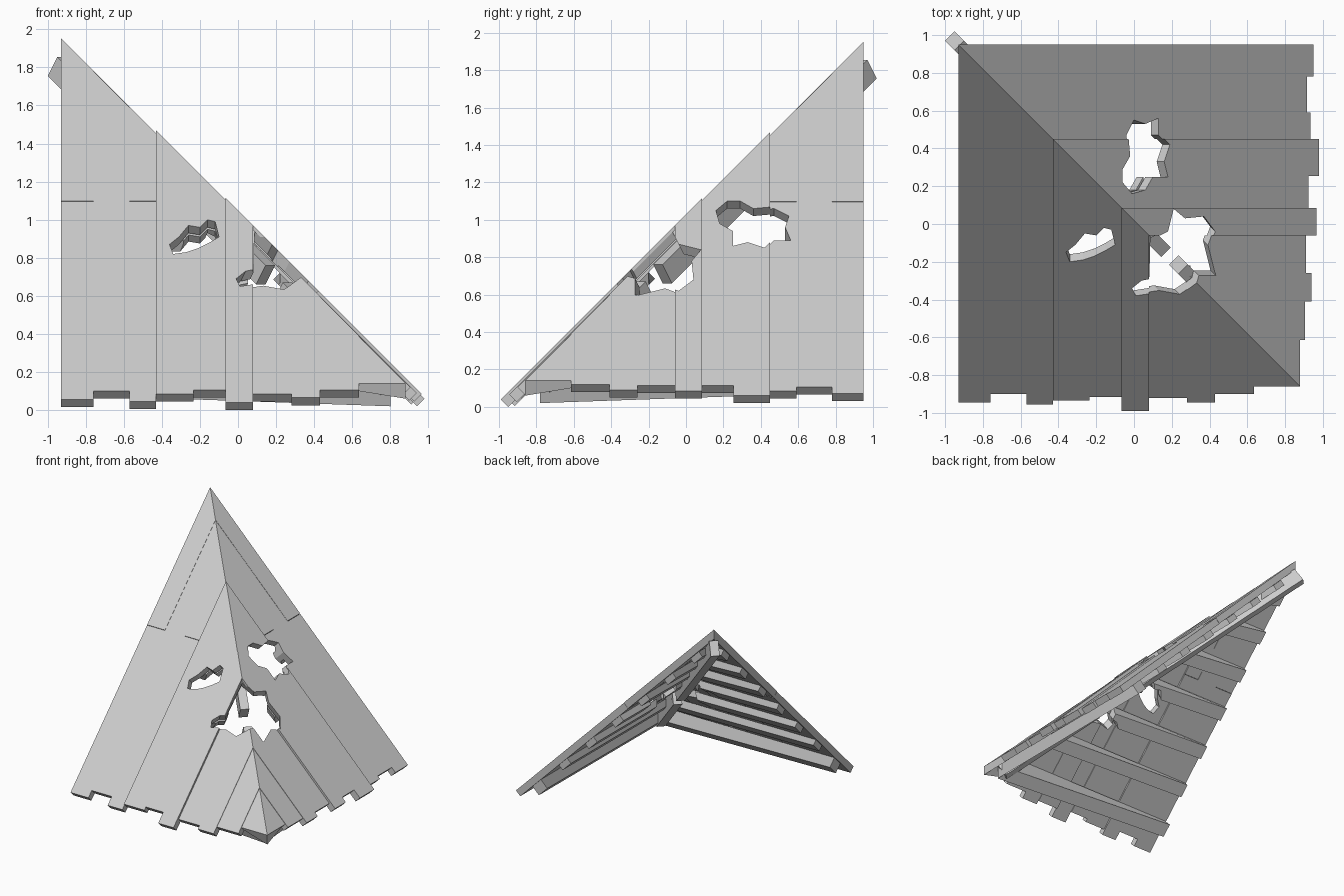
import bpy, bmesh
from mathutils import Vector

cube = bpy.data.objects.get("Cube")
if cube:
    bpy.data.objects.remove(cube, do_unlink=True)

GREY = (0.6, 0.6, 0.6, 1)
wood = bpy.data.materials.new("grey wood")
wood.use_nodes = True
wood.diffuse_color = GREY
wood.node_tree.nodes["Principled BSDF"].inputs["Base Color"].default_value = GREY

HIP = 0.02      # the hip line in plan is x + y = HIP
EDGE = -0.93    # straight outer side of each slope
DROP = 0.04     # board thickness as a step along y and z


def solid(name, top, bottom):
    """Closed prism between two matching loops of points."""
    bm = bmesh.new()
    a = [bm.verts.new(p) for p in top]
    b = [bm.verts.new(p) for p in bottom]
    bm.faces.new(a)
    bm.faces.new(b[::-1])
    n = len(a)
    for i in range(n):
        j = (i + 1) % n
        bm.faces.new((a[j], a[i], b[i], b[j]))
    bmesh.ops.triangulate(bm, faces=[f for f in bm.faces if len(f.verts) > 4])
    bmesh.ops.recalc_face_normals(bm, faces=bm.faces)
    mesh = bpy.data.meshes.new(name)
    bm.to_mesh(mesh)
    bm.free()
    mesh.materials.append(wood)
    ob = bpy.data.objects.new(name, mesh)
    bpy.context.collection.objects.link(ob)
    return ob


def slope_piece(name, plan, lift, drop, side):
    """Board lying on the front slope, or mirrored over the hip to the right."""
    top, bottom = [], []
    for x, y in plan:
        p = Vector((x, y, y + 1 + lift))
        on_hip = abs(x + y - HIP) < 0.001
        step = Vector((0, 0, -2 * drop)) if on_hip else Vector((0, drop, -drop))
        top.append(p)
        bottom.append(p + step)
    if side == "right":
        flip = lambda p: Vector((HIP - p.y, HIP - p.x, p.z))
        top, bottom = [flip(p) for p in top], [flip(p) for p in bottom]
    return solid(name, top, bottom)


# Planks: shared seams, uneven lower ends, slight differences in height
seams = [EDGE, -0.76, -0.57, -0.43, -0.235, -0.065, 0.08, 0.28, 0.43, 0.635, 0.88]
lifts = [0, 0, 0, 0.02, 0.02, 0.03, 0.005, 0.01, 0.005, 0]
ends = {
    "front": [0.945, 0.9, 0.955, 0.935, 0.915, 0.99, 0.92, 0.945, 0.9, 0.86],
    "right": [0.93, 0.895, 0.915, 0.96, 0.905, 0.945, 0.89, 0.92, 0.885, 0.86],
}
SPLIT = 0.095
parts = []
for side, lows in ends.items():
    for i, low in enumerate(lows):
        x0, x1 = seams[i], seams[i + 1]
        name = f"{side}_plank_{i + 1}"
        low_end = [(x0, -low), (x1, -low)]
        high_end = [(x1, HIP - x1), (x0, HIP - x0)]
        if i == 9:
            high_end = high_end[1:]
            low_end[1] = (x1, HIP - x1)
        if i in (0, 2):      # these boards are made of two lengths
            parts.append(slope_piece(name + "_lower", low_end + [(x1, SPLIT), (x0, SPLIT)],
                                     lifts[i], DROP, side))
            parts.append(slope_piece(name + "_upper", [(x0, SPLIT), (x1, SPLIT)] + high_end,
                                     lifts[i] + 0.003, DROP, side))
        else:
            parts.append(slope_piece(name, low_end + high_end, lifts[i], DROP, side))

    # Battens under the planks, with a deeper one near the eave
    for k in range(7):
        y = -0.74 + k * 0.25
        lo, hi = y - 0.04, y + 0.04
        plan = [(EDGE + 0.01, lo), (HIP - lo, lo), (HIP - hi, hi), (EDGE + 0.01, hi)]
        parts.append(slope_piece(f"{side}_batten_{k + 1}", plan, -2 * DROP,
                                 0.06 if k == 0 else 0.035, side))


# Broken holes: jagged outlines in plan, cut square to the surface
def hole(name, outline, direction):
    d = Vector(direction) * 0.3
    pts = [Vector((x, y, min(y + 1, 1 + HIP - x))) for x, y in outline]
    ob = solid(name, [p + d for p in pts], [p - d for p in pts])
    ob.hide_render = True
    return ob


cutters = [
    hole("front_hole", [(-0.36, -0.14), (-0.31, -0.1), (-0.26, -0.04), (-0.2, -0.05),
                        (-0.16, -0.01), (-0.12, -0.02), (-0.1, -0.1), (-0.15, -0.13),
                        (-0.21, -0.16), (-0.27, -0.18), (-0.34, -0.19)], (0, -0.7, 0.7)),
    hole("right_hole", [(-0.07, 0.22), (-0.02, 0.16), (0.05, 0.18), (0.09, 0.25),
                        (0.17, 0.25), (0.15, 0.33), (0.18, 0.42), (0.13, 0.47),
                        (0.13, 0.56), (0.06, 0.53), (0.0, 0.55), (-0.04, 0.47),
                        (-0.03, 0.36), (-0.07, 0.29)], (0.7, 0, 0.7)),
    hole("hip_hole", [(-0.02, -0.33), (0.03, -0.29), (0.08, -0.28), (0.085, -0.07),
                      (0.17, -0.03), (0.2, 0.09), (0.26, 0.04), (0.36, 0.05),
                      (0.42, -0.03), (0.39, -0.11), (0.43, -0.27), (0.34, -0.27),
                      (0.3, -0.33), (0.24, -0.37), (0.13, -0.35), (0.0, -0.37)],
         (0.4, -0.4, 0.8)),
]
for ob in parts:
    bpy.context.view_layer.objects.active = ob
    for cutter in cutters:
        mod = ob.modifiers.new("break", "BOOLEAN")
        mod.operation = "DIFFERENCE"
        mod.solver = "EXACT"
        mod.object = cutter
        bpy.ops.object.modifier_apply(modifier=mod.name)
for cutter in cutters:
    bpy.data.objects.remove(cutter, do_unlink=True)

# Hip rafter, snapped in two at the hole
across = Vector((1, 1, 0)) * 0.025
down = Vector((-1, 1, -2)) * 0.05
for name, start, stop in (("upper_hip_rafter", -0.925, 0.17), ("lower_hip_rafter", 0.26, 0.8)):
    a, b = (Vector((x, HIP - x, 1 + HIP - x - 0.09)) for x in (start, stop))
    top = [a - across, b - across, b + across, a + across]
    solid(name, top, [p + down for p in top])
